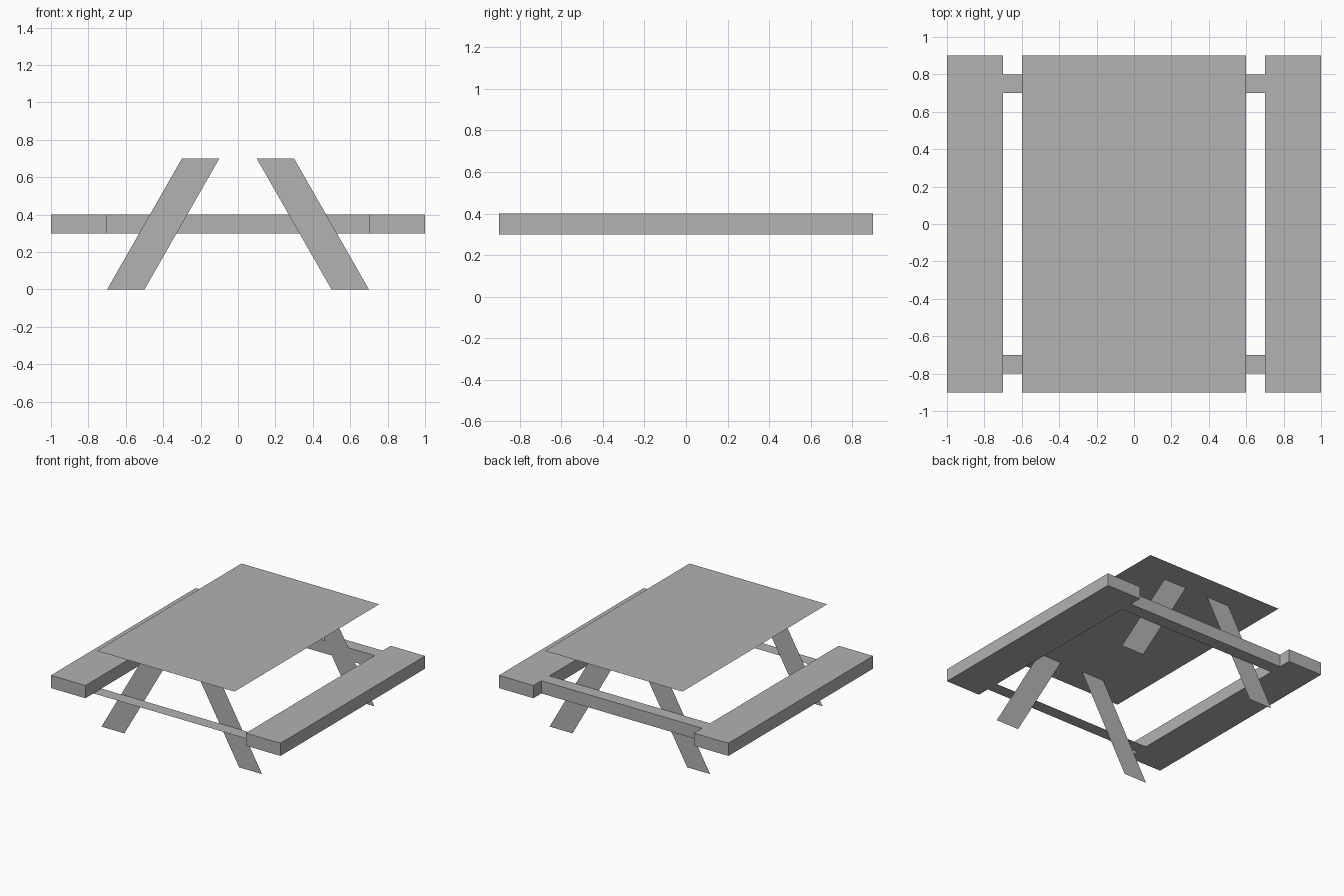
import bpy
import bmesh
from mathutils import Matrix, Vector

cube = bpy.data.objects.get("Cube")
if cube:
    bpy.data.objects.remove(cube, do_unlink=True)

# One plain grey for everything
grey = bpy.data.materials.new("plain_grey")
grey.use_nodes = True
colour = (0.445, 0.445, 0.445, 1)
grey.diffuse_color = colour
grey.node_tree.nodes["Principled BSDF"].inputs["Base Color"].default_value = colour


def finish(name, bm):
    mesh = bpy.data.meshes.new(name)
    bm.to_mesh(mesh)
    bm.free()
    mesh.materials.append(grey)
    obj = bpy.data.objects.new(name, mesh)
    bpy.context.collection.objects.link(obj)
    return obj


def box(name, low, high):
    low, high = Vector(low), Vector(high)
    bm = bmesh.new()
    matrix = Matrix.Translation((low + high) / 2) @ Matrix.Diagonal((*(high - low), 1))
    bmesh.ops.create_cube(bm, size=1, matrix=matrix)
    return finish(name, bm)


def sheet(name, corners, facing):
    bm = bmesh.new()
    face = bm.faces.new([bm.verts.new(c) for c in corners])
    face.normal_update()
    if face.normal.dot(Vector(facing)) < 0:
        face.normal_flip()
    return finish(name, bm)


def level_sheet(name, half_x, y0, y1, z, facing):
    corners = [(-half_x, y0, z), (half_x, y0, z), (half_x, y1, z), (-half_x, y1, z)]
    return sheet(name, corners, facing)


# Thin table top
level_sheet("table_top", 0.6, -0.9, 0.9, 0.7, (0, 0, 1))

# Benches and slanted flat legs on both sides
for side, s in (("left", 1), ("right", -1)):
    inner, outer = sorted((0.7 * s, s))
    box(f"{side}_bench", (inner, -0.9, 0.3), (outer, 0.9, 0.4))
    for end, y in (("front", -0.7), ("back", 0.699)):
        profile = [(0.5, 0), (0.7, 0), (0.3, 0.7), (0.1, 0.7)]
        sheet(f"{end}_{side}_leg", [(s * x, y, z) for x, z in profile], (0, y, 0))

# Rear crossbar is solid, front crossbar is a flat strip
box("back_crossbar", (-0.7, 0.7, 0.3), (0.7, 0.8, 0.4))
level_sheet("front_crossbar", 0.7, -0.8, -0.7, 0.3, (0, 0, -1))
